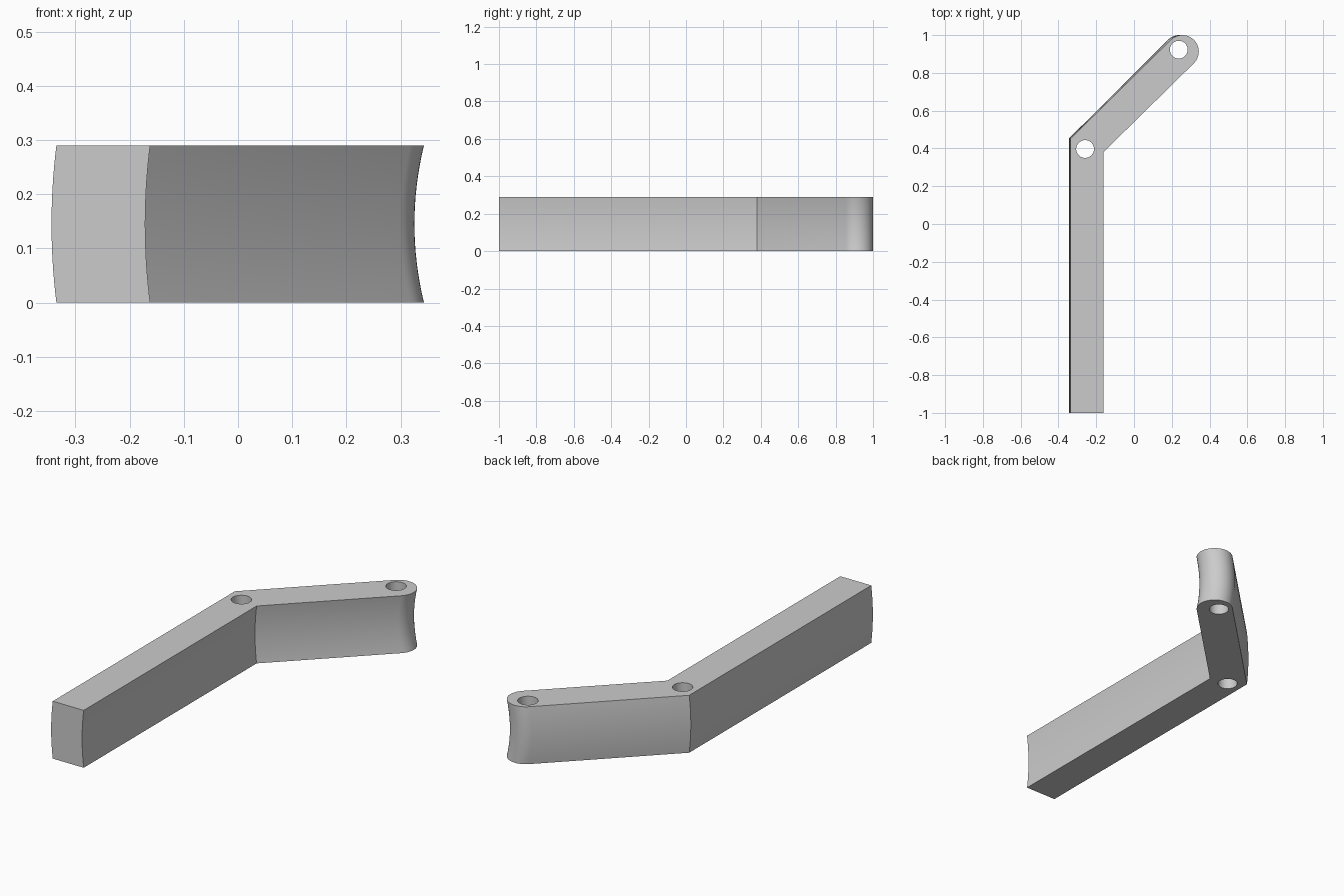
import bpy, bmesh, math

cube = bpy.data.objects.get("Cube")
if cube:
    bpy.data.objects.remove(cube, do_unlink=True)

HEIGHT = 0.29
LAYERS = 16
TIP, RADIUS = (0.256, 0.913), 0.087

grey = bpy.data.materials.new("plain_grey")
grey.use_nodes = True
colour = (0.6, 0.6, 0.6, 1)
grey.diffuse_color = colour
grey.node_tree.nodes["Principled BSDF"].inputs["Base Color"].default_value = colour


def bow(x, z):
    """Sideways bow at mid height, stronger toward the rounded tip."""
    along = min(max((x + 0.17) / 0.5, 0), 1)
    return (0.009 + 0.0085 * along) * (1 - (2 * z / HEIGHT - 1) ** 2)


# Bent bar outline: straight arm, elbow and half-round tip
outline = [(-0.335, -1), (-0.162, -1), (-0.162, 0.38)]
for i in range(25):
    a = math.radians(-45 + 180 * i / 24)
    outline.append((TIP[0] + RADIUS * math.cos(a), TIP[1] + RADIUS * math.sin(a)))
outline.append((-0.335, 0.453))

# Stack the outline in bowed layers
bm = bmesh.new()
rings = []
for k in range(LAYERS + 1):
    z = HEIGHT * k / LAYERS
    rings.append([bm.verts.new((x - bow(x, z), y, z)) for x, y in outline])
n = len(outline)
for low, high in zip(rings, rings[1:]):
    for i in range(n):
        j = (i + 1) % n
        bm.faces.new((low[i], low[j], high[j], high[i]))
bm.faces.new(rings[0][::-1])
bm.faces.new(rings[-1])
bmesh.ops.recalc_face_normals(bm, faces=bm.faces)
mesh = bpy.data.meshes.new("bent_bar")
bm.to_mesh(mesh)
bm.free()
mesh.materials.append(grey)
bar = bpy.data.objects.new("bent_bar", mesh)
bpy.context.collection.objects.link(bar)

# Pin holes at the elbow and the tip
for name, x, y in (("elbow_hole", -0.259, 0.397), ("tip_hole", 0.237, 0.923)):
    bpy.ops.mesh.primitive_cylinder_add(vertices=48, radius=0.047, depth=1,
                                        location=(x, y, HEIGHT / 2))
    cutter = bpy.context.object
    cutter.name = name
    cutter.hide_render = True
    cutter.data.materials.append(grey)
    bpy.ops.object.select_all(action='DESELECT')
    bar.select_set(True)
    bpy.context.view_layer.objects.active = bar
    cut = bar.modifiers.new(name, 'BOOLEAN')
    cut.operation = 'DIFFERENCE'
    cut.solver = 'EXACT'
    cut.object = cutter
    bpy.ops.object.modifier_apply(modifier=cut.name)
    bpy.data.objects.remove(cutter, do_unlink=True)

bpy.ops.object.shade_smooth_by_angle(angle=math.radians(30))
